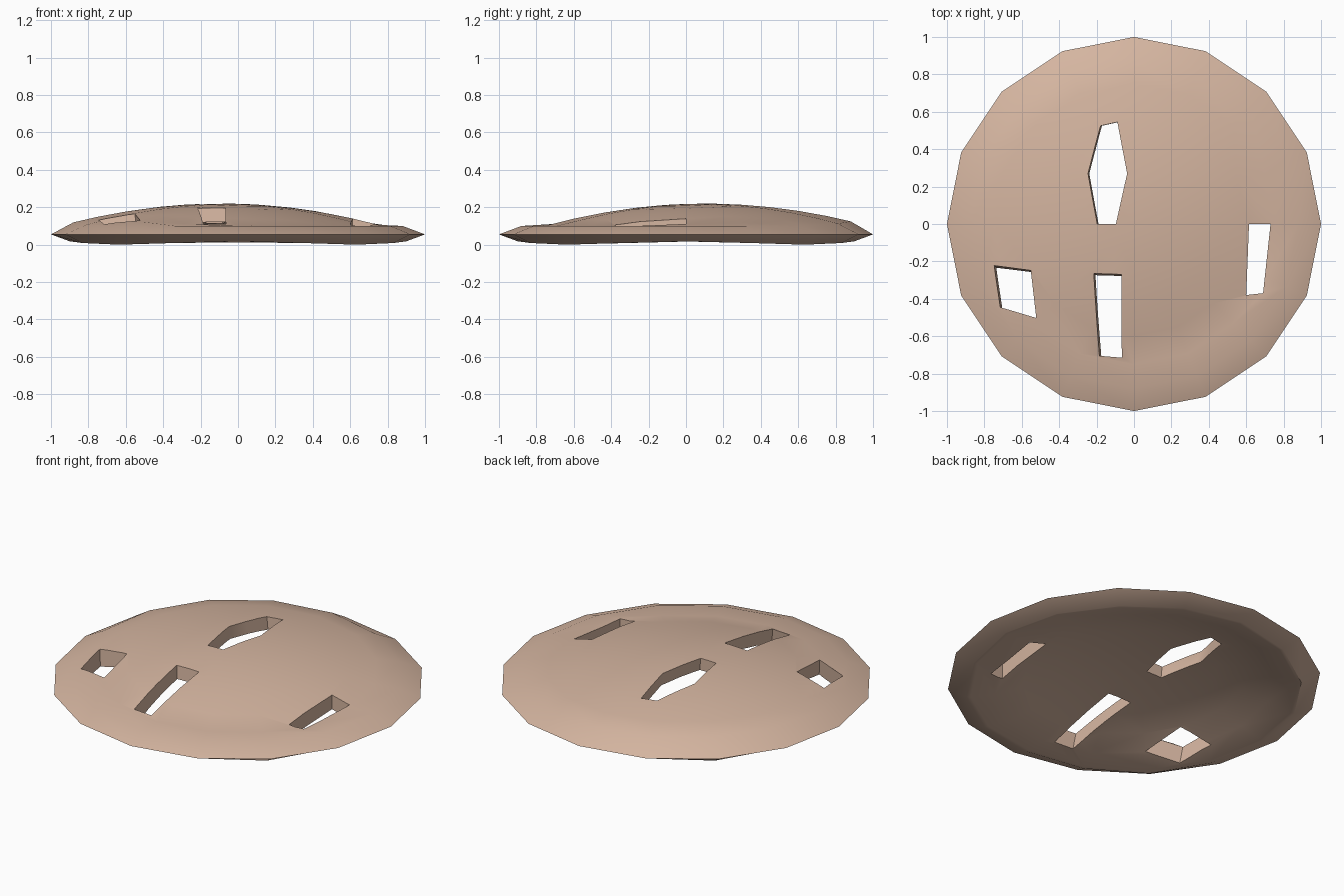
import bpy, bmesh, math

if "Cube" in bpy.data.objects:
    bpy.data.objects.remove(bpy.data.objects["Cube"])

SIDES = 16

clay = bpy.data.materials.new("pale clay")
clay.diffuse_color = (0.66, 0.46, 0.35, 1)
clay.use_nodes = True
clay.node_tree.nodes["Principled BSDF"].inputs["Base Color"].default_value = clay.diffuse_color


def dome(x, y):
    """Dome share (0 at the flat border, 1 at the off-centre summit)."""
    return max(0.0, 1 - ((x + 0.09) ** 2 + (y - 0.11) ** 2) / 0.87 ** 2)


def top_z(x, y):
    return 0.1 + 0.12 * dome(x, y)


def bottom_z(x, y):
    r = math.hypot(x, y)
    dip = 0.018 * abs(math.cos(2 * math.atan2(y, x))) ** 2 * min(1, r / 0.88)
    inner = top_z(x, y) - 0.09 + 0.02 * dome(x, y)
    edge = max(0.0, (r - 0.7) / 0.2)
    return inner * (1 - edge) + dip * edge


def mesh_object(name, bm):
    bmesh.ops.recalc_face_normals(bm, faces=bm.faces)
    me = bpy.data.meshes.new(name)
    bm.to_mesh(me)
    bm.free()
    me.materials.append(clay)
    ob = bpy.data.objects.new(name, me)
    bpy.context.collection.objects.link(ob)
    return ob


# Domed shell: rings over the top, round the rim, and back under
bm = bmesh.new()
radii = [0.15, 0.3, 0.45, 0.6, 0.75, 0.88]
layers = [(r, top_z) for r in radii]
layers += [(1.0, lambda x, y: 0.055)]
layers += [(r, bottom_z) for r in reversed(radii + [0.9])]
rings = []
for r, height in layers:
    ring = []
    for i in range(SIDES):
        a = 2 * math.pi * i / SIDES
        x, y = r * math.cos(a), r * math.sin(a)
        ring.append(bm.verts.new((x, y, height(x, y))))
    rings.append(ring)
for lo, hi in zip(rings, rings[1:]):
    for i in range(SIDES):
        j = (i + 1) % SIDES
        bm.faces.new((lo[i], lo[j], hi[j], hi[i]))
for ring, height in ((rings[0], top_z), (rings[-1], bottom_z)):
    c = bm.verts.new((0, 0, height(0, 0)))
    for i in range(SIDES):
        bm.faces.new((ring[i], ring[(i + 1) % SIDES], c))
low = min(v.co.z for v in bm.verts)
for v in bm.verts:
    v.co.z -= low
shell = mesh_object("domed_disc", bm)

# Openings: outline on the surface, and sideways lean of the walls
holes = [
    ([(-.24, .27), (-.175, .525), (-.085, .545), (-.03, .27), (-.09, 0), (-.19, 0)], .10, 0),
    ([(-.75, -.22), (-.55, -.25), (-.525, -.5), (-.72, -.44)], .12, -.12),
    ([(-.21, -.27), (-.06, -.275), (-.07, -.71), (-.19, -.70)], .12, -.12),
    ([(.615, 0), (.73, 0), (.69, -.37), (.6, -.38)], 0, 0),
]
bpy.context.view_layer.objects.active = shell
shell.select_set(True)
for n, (outline, lean_x, lean_y) in enumerate(holes):
    bm = bmesh.new()
    caps = []
    for z in (-0.1, 0.4):
        caps.append([bm.verts.new((x + lean_x * (0.15 - z), y + lean_y * (0.15 - z), z))
                     for x, y in outline])
    bm.faces.new(caps[0])
    bm.faces.new(caps[1])
    for i in range(len(outline)):
        j = (i + 1) % len(outline)
        bm.faces.new((caps[0][i], caps[0][j], caps[1][j], caps[1][i]))
    cutter = mesh_object("opening_cutter_%d" % n, bm)
    cutter.hide_render = True
    mod = shell.modifiers.new("opening", 'BOOLEAN')
    mod.operation = 'DIFFERENCE'
    mod.solver = 'EXACT'
    mod.object = cutter
    bpy.ops.object.modifier_apply(modifier=mod.name)
    bpy.data.objects.remove(cutter)

bpy.ops.object.shade_smooth_by_angle(angle=math.radians(32))
